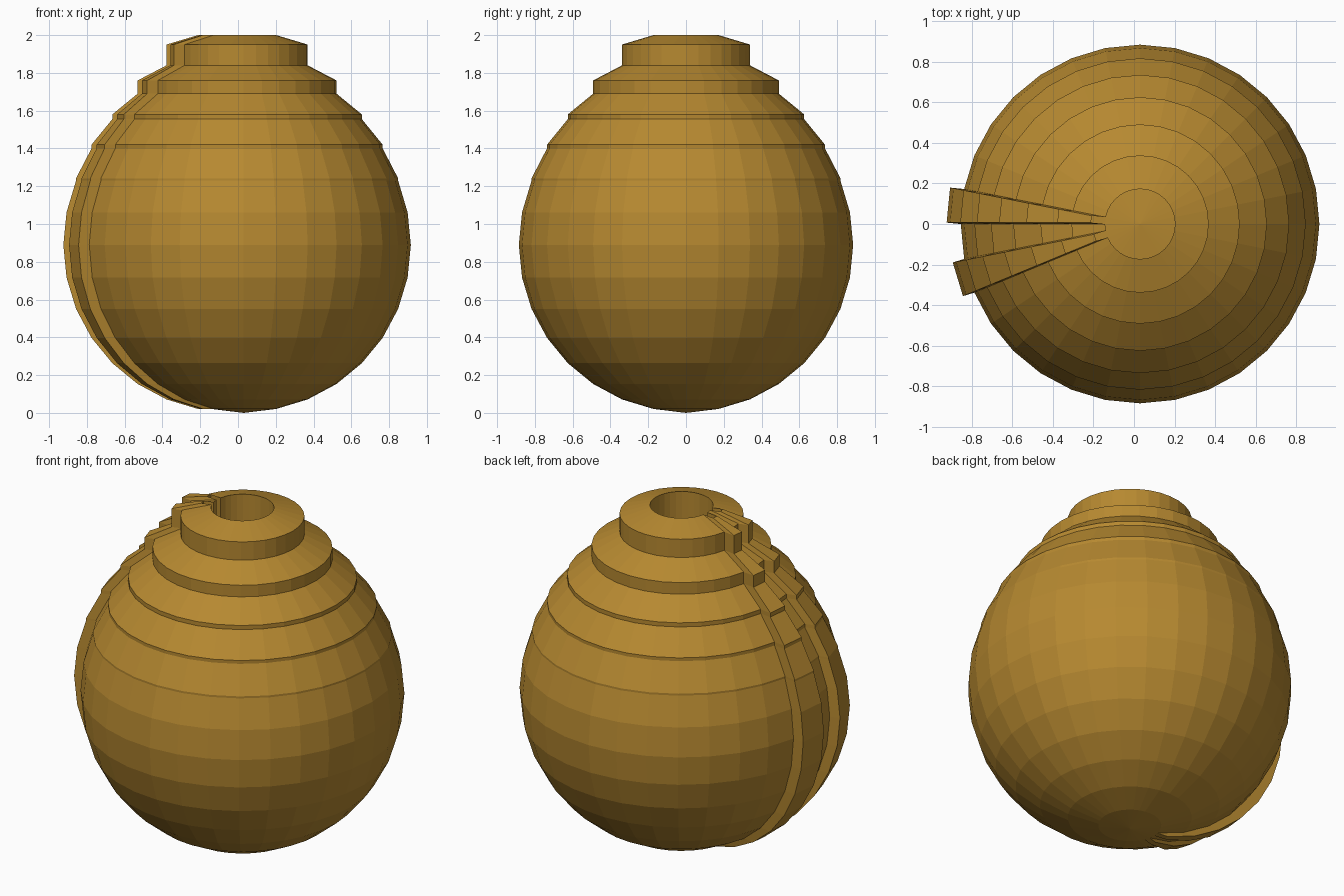
import bpy, bmesh, math
from mathutils import Vector

if "Cube" in bpy.data.objects:
    bpy.data.objects.remove(bpy.data.objects["Cube"])

SEGMENTS = 32
R, CX, CZ = 0.885, 0.03, 0.889
STEP = math.pi / 16


def ring_r(k):
    return R * math.sin(k * STEP)


# Round lower body, then rising terraces, then a recessed hole at the top
profile = [(ring_r(k), CZ - R * math.cos(k * STEP)) for k in range(1, 10)]
profile += [(ring_r(6), 1.23), (ring_r(6), 1.242)]
for k, low, high in ((5, 1.40, 1.42), (4, 1.555, 1.58), (3, 1.69, 1.76), (2, 1.84, 1.95)):
    profile += [(ring_r(k), low), (ring_r(k), high)]
profile += [(ring_r(1), 2.0), (ring_r(1), 1.76)]

bm = bmesh.new()
rings = []
for r, z in profile:
    rings.append([bm.verts.new((CX + r * math.cos(2 * math.pi * i / SEGMENTS),
                                r * math.sin(2 * math.pi * i / SEGMENTS), z))
                  for i in range(SEGMENTS)])

sectors = [[] for _ in range(SEGMENTS)]
for a, b in zip(rings, rings[1:]):
    for i in range(SEGMENTS):
        j = (i + 1) % SEGMENTS
        sectors[i].append(bm.faces.new((a[i], a[j], b[j], b[i])))

# Bottom cap and hole floor
bottom = bm.verts.new((CX, 0, 0))
floor = bm.verts.new((CX, 0, 1.777))
for i in range(SEGMENTS):
    j = (i + 1) % SEGMENTS
    bm.faces.new((bottom, rings[0][j], rings[0][i]))
    bm.faces.new((floor, rings[-1][i], rings[-1][j]))

# Two raised ribs: whole sectors pushed sideways out of the left side
for i, push in ((15, 0.07), (17, 0.059)):
    ang = 2 * math.pi * (i + 0.5) / SEGMENTS
    out = bmesh.ops.extrude_face_region(bm, geom=sectors[i])
    moved = [g for g in out["geom"] if isinstance(g, bmesh.types.BMVert)]
    bmesh.ops.translate(bm, verts=moved,
                        vec=Vector((math.cos(ang), math.sin(ang), 0)) * push)
    old = [f for f in sectors[i] if f.is_valid]
    if old:
        bmesh.ops.delete(bm, geom=old, context='FACES')

bmesh.ops.recalc_face_normals(bm, faces=bm.faces[:])
mesh = bpy.data.meshes.new("ribbed_pot")
bm.to_mesh(mesh)
bm.free()

mat = bpy.data.materials.new("golden brown")
mat.diffuse_color = (0.47, 0.25, 0.03, 1)
mat.use_nodes = True
mat.node_tree.nodes["Principled BSDF"].inputs["Base Color"].default_value = mat.diffuse_color
mesh.materials.append(mat)
bpy.context.collection.objects.link(bpy.data.objects.new("ribbed_pot", mesh))
